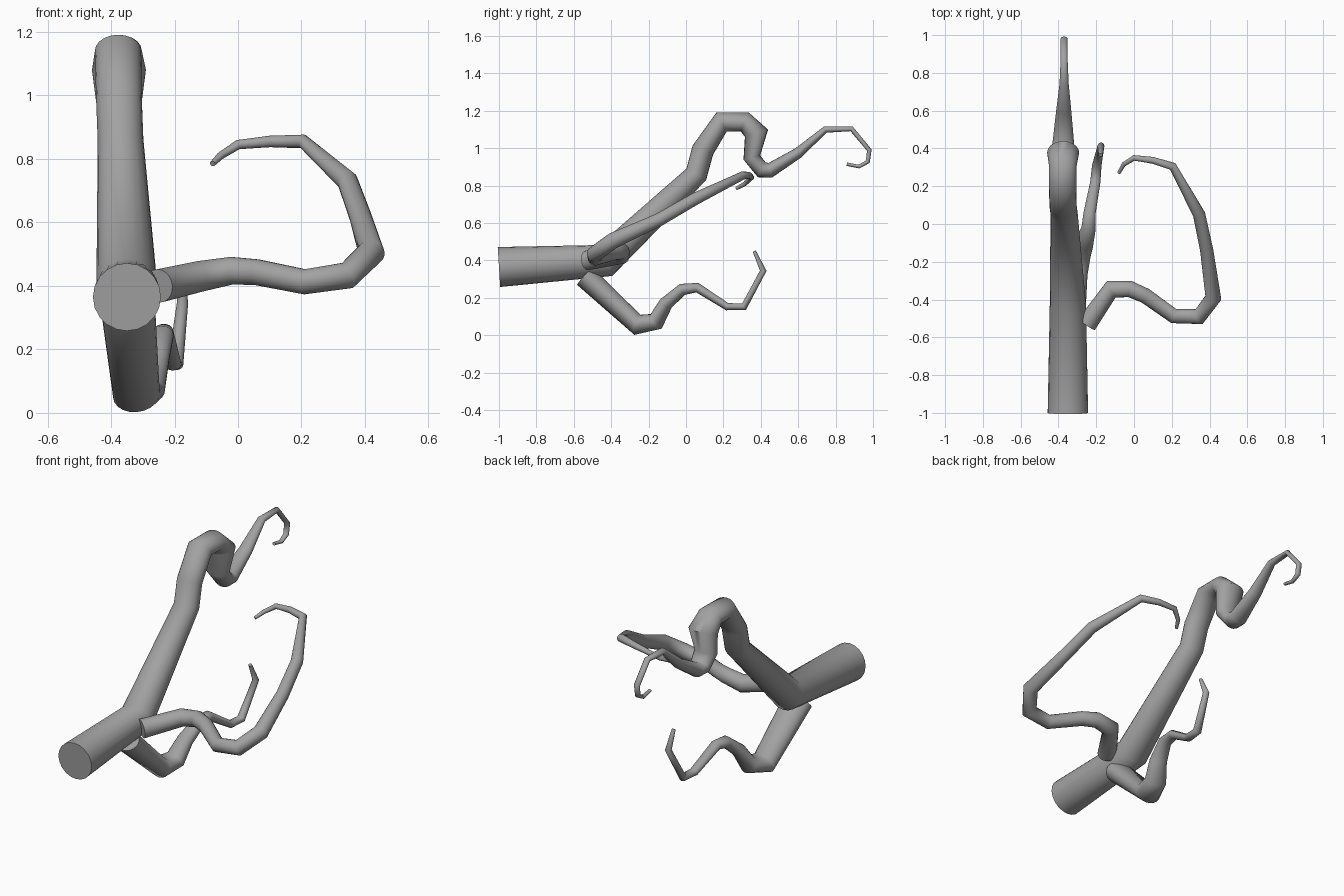
import bpy, bmesh
from math import cos, sin, tau
from mathutils import Vector

if "Cube" in bpy.data.objects:
    bpy.data.objects.remove(bpy.data.objects["Cube"])

bark = bpy.data.materials.new("grey_bark")
bark.use_nodes = True
GREY = (0.36, 0.36, 0.36, 1)
bark.diffuse_color = GREY
bark.node_tree.nodes["Principled BSDF"].inputs["Base Color"].default_value = GREY


def limb(name, path, side, sides=20):
    """Sweep an oval along path; each entry is x, y, z, width radius, depth radius."""
    pts = [Vector(p[:3]) for p in path]
    bm = bmesh.new()
    rings = []
    side = Vector(side)
    for i, p in enumerate(pts):
        before = (p - pts[i - 1]).normalized() if i else Vector()
        after = (pts[i + 1] - p).normalized() if i < len(pts) - 1 else Vector()
        tangent = (before + after).normalized()
        side = (side - tangent * side.dot(tangent)).normalized()
        up = tangent.cross(side)
        wide, deep = path[i][3:]
        rings.append([bm.verts.new(p + side * wide * cos(tau * k / sides)
                                   + up * deep * sin(tau * k / sides))
                      for k in range(sides)])
    for a, b in zip(rings, rings[1:]):
        for k in range(sides):
            n = (k + 1) % sides
            bm.faces.new((a[k], a[n], b[n], b[k]))
    bm.faces.new(rings[0][::-1])
    bm.faces.new(rings[-1])
    mesh = bpy.data.meshes.new(name)
    bm.to_mesh(mesh)
    bm.free()
    mesh.materials.append(bark)
    obj = bpy.data.objects.new(name, mesh)
    bpy.context.collection.objects.link(obj)
    bpy.ops.object.select_all(action="DESELECT")
    obj.select_set(True)
    bpy.context.view_layer.objects.active = obj
    bpy.ops.object.shade_smooth_by_angle(angle=1.1)


# Trunk rising into the upper branch
limb("trunk_and_upper_branch", [
    (-.35, -1, .365, .107, .107), (-.35, -.43, .40, .096, .09),
    (-.37, .055, .86, .072, .061), (-.375, .09, .99, .072, .06),
    (-.378, .19, 1.14, .073, .058), (-.377, .315, 1.14, .074, .055),
    (-.375, .377, 1.08, .085, .065), (-.375, .352, .95, .068, .046),
    (-.375, .405, .885, .06, .045), (-.374, .45, .882, .055, .04),
    (-.372, .6, .975, .04, .029), (-.37, .745, 1.1, .024, .018),
    (-.37, .885, 1.104, .018, .014), (-.37, .98, .99, .018, .013),
    (-.37, .972, .928, .016, .012), (-.37, .925, .902, .013, .01),
    (-.37, .86, .915, .01, .009)], (1, 0, 0))

# Lower branch
limb("lower_branch", [
    (-.345, -.54, .315, .085, .062), (-.32, -.26, .056, .075, .056),
    (-.29, -.16, .074, .062, .048), (-.265, -.107, .17, .05, .037),
    (-.24, -.02, .245, .038, .032), (-.235, .06, .255, .032, .026),
    (-.205, .22, .153, .027, .02), (-.197, .31, .152, .025, .02),
    (-.175, .413, .345, .018, .018), (-.177, .365, .45, .011, .009)],
    (1, 0, 0))

# Branch reaching out to the left side
limb("left_branch", [(x, y, z, r, r) for x, y, z, r in [
    (-.25, -.53, .40, .053), (-.12, -.345, .43, .049),
    (-.02, -.345, .448, .044), (.06, -.38, .443, .041),
    (.21, -.487, .413, .04), (.345, -.49, .433, .043),
    (.42, -.39, .506, .043), (.385, -.14, .62, .035),
    (.345, .05, .73, .033), (.205, .305, .855, .022),
    (.1, .337, .855, .018), (0, .35, .845, .015),
    (-.055, .315, .81, .012), (-.08, .27, .785, .009)]], (0, 0, 1))
